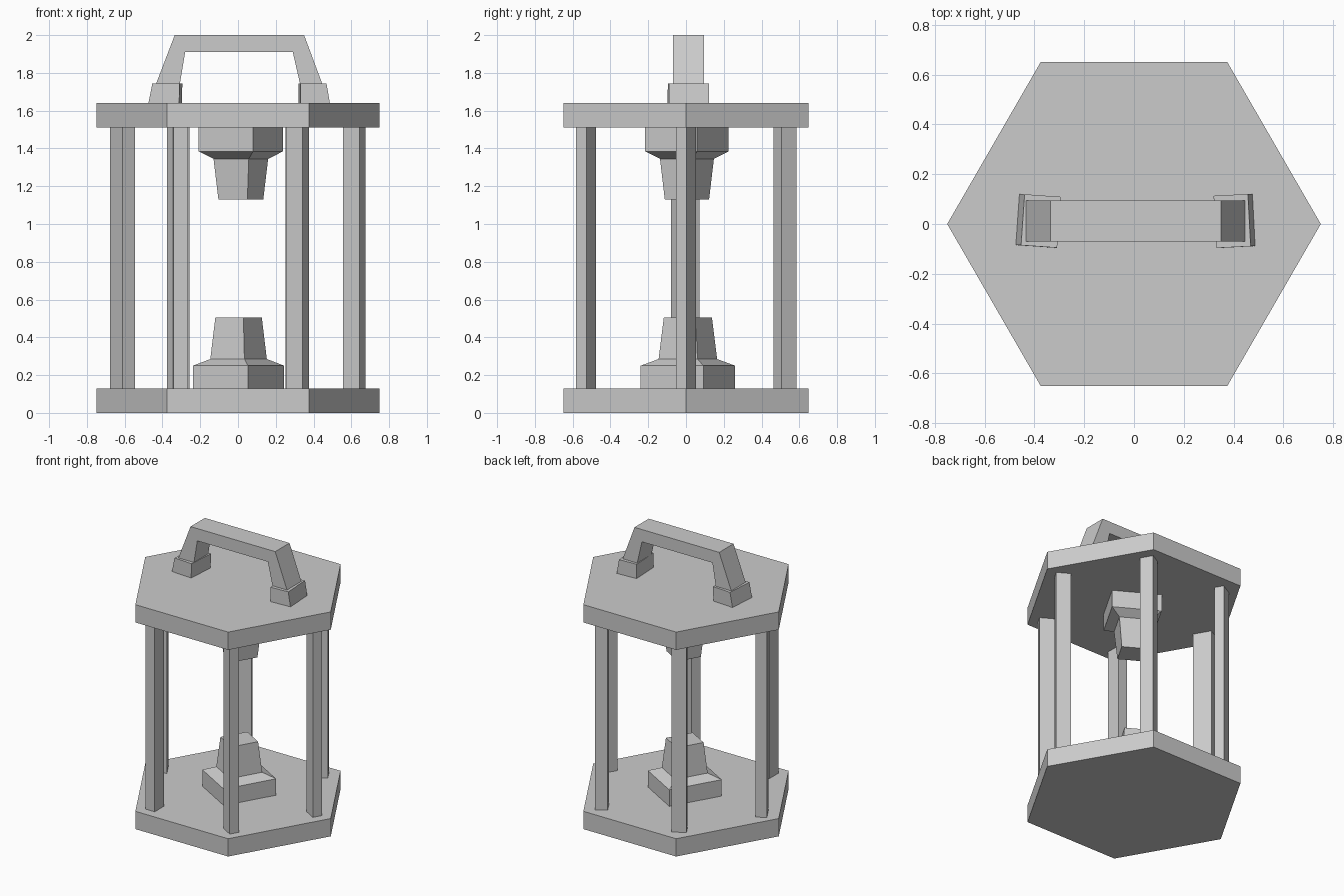
import bpy
from math import radians, sin, cos, pi

if "Cube" in bpy.data.objects:
    bpy.data.objects.remove(bpy.data.objects["Cube"])


def mesh_object(name, verts, faces):
    mesh = bpy.data.meshes.new(name)
    mesh.from_pydata(verts, [], faces)
    obj = bpy.data.objects.new(name, mesh)
    bpy.context.collection.objects.link(obj)
    return obj


def loft(name, rings):
    """Skin a stack of equal-sized rings (bottom to top) and cap both ends."""
    n = len(rings[0])
    verts = [p for ring in rings for p in ring]
    faces = [tuple(reversed(range(n))), tuple(range(len(verts) - n, len(verts)))]
    for k in range(len(rings) - 1):
        for i in range(n):
            j = (i + 1) % n
            faces.append((k * n + i, k * n + j, (k + 1) * n + j, (k + 1) * n + i))
    return mesh_object(name, verts, faces)


def rect(cx, cy, w, d, angle, z):
    a = radians(angle)
    corners = [(-w / 2, -d / 2), (w / 2, -d / 2), (w / 2, d / 2), (-w / 2, d / 2)]
    return [(cx + x * cos(a) - y * sin(a), cy + x * sin(a) + y * cos(a), z)
            for x, y in corners]


# Hexagonal end plates
def hexagon(z, r=0.75):
    return [(r * cos(k * pi / 3), r * sin(k * pi / 3), z) for k in range(6)]


loft("bottom_plate", [hexagon(0), hexagon(0.13)])
loft("top_plate", [hexagon(1.51), hexagon(1.64)])

# Six uneven posts: centre x, y, width, depth, turn
posts = {
    "right_post": (0.616, 0, 0.1, 0.066, -30),
    "back_right_post": (0.312, 0.525, 0.085, 0.092, 30),
    "back_left_post": (-0.316, 0.527, 0.1, 0.066, 30),
    "left_post": (-0.611, -0.005, 0.077, 0.13, 30),
    "front_left_post": (-0.303, -0.53, 0.075, 0.105, 0),
    "front_right_post": (0.315, -0.53, 0.1, 0.066, -30),
}
for name, p in posts.items():
    loft(name, [rect(*p, 0.13), rect(*p, 1.51)])


# Stepped, tapered sockets facing each other
def socket(name, cx, cy, w, d, levels):
    rings = [rect(cx, cy, w * s, d * s, -30, z) for z, s in sorted(levels)]
    loft(name, rings)


socket("bottom_socket", 0.003, 0.01, 0.336, 0.383,
       [(0.13, 1), (0.25, 1), (0.285, 0.62), (0.505, 0.51)])
socket("top_socket", 0.015, 0.005, 0.334, 0.318,
       [(1.51, 1), (1.385, 1), (1.345, 0.645), (1.13, 0.53)])

# Carrying handle: bent flat profile swept through its depth
profile = [(-0.45, 1.70), (-0.335, 2.0), (0.35, 2.0), (0.462, 1.70),
           (0.338, 1.70), (0.29, 1.91), (-0.28, 1.91), (-0.315, 1.70)]
n = len(profile)
verts = [(x, y, z) for y in (-0.07, 0.095) for x, z in profile]
faces = [(i, i + n, (i + 1) % n + n, (i + 1) % n) for i in range(n)]
faces += [tuple(range(n)), tuple(reversed(range(n, 2 * n)))]
mesh_object("handle", verts, faces)

# Handle feet with a sloped outer side
loft("left_handle_foot", [rect(-0.386, 0.012, 0.163, 0.205, -4, 1.64),
                          rect(-0.374, 0.012, 0.145, 0.205, -4, 1.745)])
loft("right_handle_foot", [rect(0.403, 0.012, 0.156, 0.21, 3, 1.64),
                           rect(0.394, 0.012, 0.138, 0.21, 3, 1.745)])
